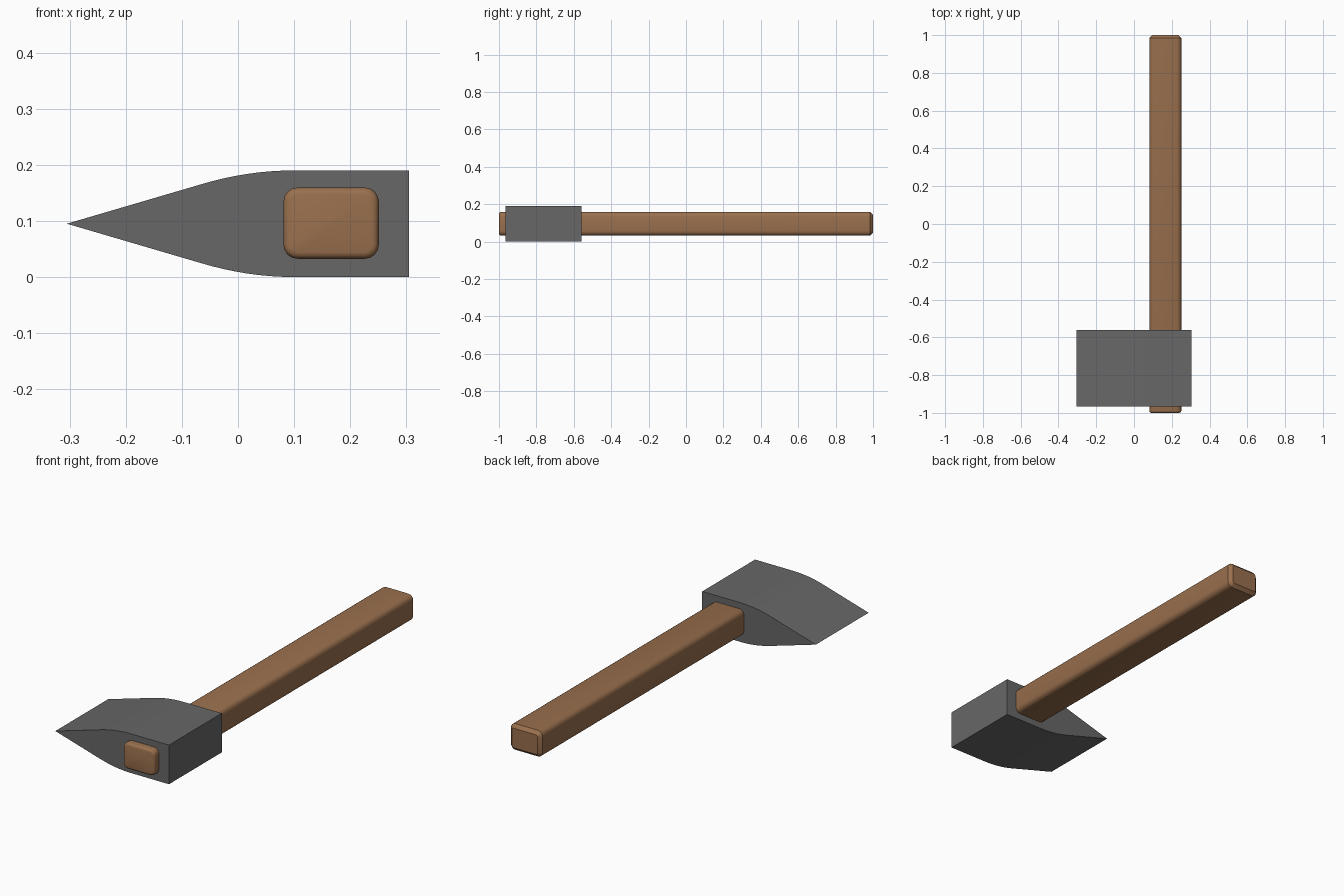
import bpy, bmesh, math
from mathutils import Vector

cube = bpy.data.objects.get("Cube")
if cube:
    bpy.data.objects.remove(cube, do_unlink=True)


def material(name, color):
    m = bpy.data.materials.new(name)
    m.use_nodes = True
    m.diffuse_color = color
    bsdf = next(n for n in m.node_tree.nodes if n.type == "BSDF_PRINCIPLED")
    bsdf.inputs["Base Color"].default_value = color
    return m


def finish(name, bm, mat):
    bmesh.ops.recalc_face_normals(bm, faces=bm.faces)
    mesh = bpy.data.meshes.new(name)
    bm.to_mesh(mesh)
    bm.free()
    mesh.materials.append(mat)
    obj = bpy.data.objects.new(name, mesh)
    bpy.context.collection.objects.link(obj)
    bpy.ops.object.select_all(action="DESELECT")
    obj.select_set(True)
    bpy.context.view_layer.objects.active = obj
    bpy.ops.object.shade_smooth_by_angle(angle=math.radians(32))
    return obj


def bevel(bm, edges, width, segments):
    bmesh.ops.bevel(bm, geom=edges, offset=width, offset_type="OFFSET",
                    segments=segments, profile=0.5, affect="EDGES", clamp_overlap=True)


wood = material("wood brown", (0.32, 0.16, 0.075, 1))
iron = material("iron grey", (0.135, 0.135, 0.135, 1))

# Wedge head: side profile mirrored about its mid height, extruded along y
MID, HALF = 0.095, 0.095
FRONT, BACK = -0.965, -0.56
start, control, end = Vector((0.1, HALF)), Vector((0.015, HALF)), Vector((-0.07, 0.069))
curve = []
for i in range(9):
    t = i / 8
    curve.append(start * (1 - t) ** 2 + control * (2 * t * (1 - t)) + end * t * t)
upper = [Vector((0.305, HALF))] + curve
outline = upper + [Vector((-0.305, 0))] + [Vector((p.x, -p.y)) for p in reversed(upper)]

bm = bmesh.new()
face = bm.faces.new([bm.verts.new((p.x, FRONT, MID + p.y)) for p in outline])
extruded = bmesh.ops.extrude_face_region(bm, geom=[face], use_keep_orig=True)
moved = [g for g in extruded["geom"] if isinstance(g, bmesh.types.BMVert)]
bmesh.ops.translate(bm, verts=moved, vec=(0, BACK - FRONT, 0))
finish("axe_head", bm, iron)

# Handle: long bar with rounded length edges, softened front, chamfered back
bm = bmesh.new()
bmesh.ops.create_cube(bm, size=1)
for v in bm.verts:
    v.co = Vector((0.166 + v.co.x * 0.17, v.co.y * 2, 0.096 + v.co.z * 0.127))
long_edges = [e for e in bm.edges if abs(e.verts[0].co.y - e.verts[1].co.y) > 1]
bevel(bm, long_edges, 0.025, 4)
for y, width, segments in ((-1, 0.012, 3), (1, 0.016, 1)):
    rim = [e for e in bm.edges if all(abs(v.co.y - y) < 0.0001 for v in e.verts)]
    bevel(bm, rim, width, segments)
finish("handle", bm, wood)
